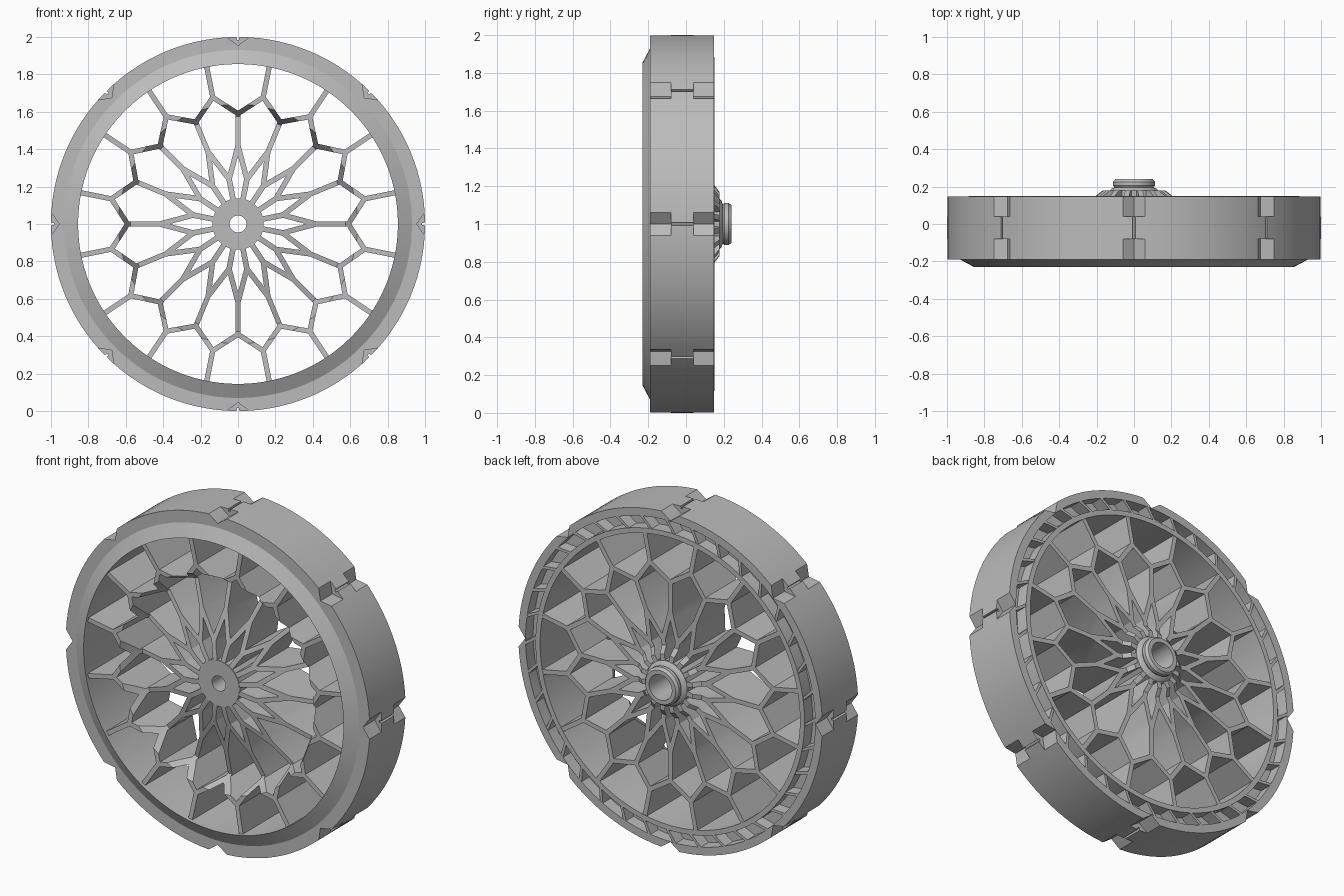
import bpy, bmesh
from math import pi, sin, cos, radians
from mathutils import Vector

if "Cube" in bpy.data.objects:
    bpy.data.objects.remove(bpy.data.objects["Cube"], do_unlink=True)

grey = bpy.data.materials.new("plain_grey")
grey.use_nodes = True
grey.diffuse_color = (0.5, 0.5, 0.5, 1)
grey.node_tree.nodes["Principled BSDF"].inputs["Base Color"].default_value = (0.5, 0.5, 0.5, 1)


def polar(r, y, a):
    """Point at radius r, depth y and clockwise angle a on the wheel."""
    return Vector((r * sin(a), y, 1 + r * cos(a)))


def loft(bm, sections, closed=False):
    """Skin a list of closed sections; cap the ends unless closed."""
    rows = [[bm.verts.new(p) for p in s] for s in sections]
    n = len(rows[0])
    for i in range(len(rows) - (0 if closed else 1)):
        a, b = rows[i], rows[(i + 1) % len(rows)]
        for j in range(n):
            k = (j + 1) % n
            bm.faces.new((a[j], a[k], b[k], b[j]))
    if not closed:
        bm.faces.new(rows[0])
        bm.faces.new(rows[-1])


def revolve(bm, profile, steps):
    loft(bm, [[polar(r, y, k * 2 * pi / steps) for r, y in profile] for k in range(steps)], closed=True)


def shade(ob):
    bpy.ops.object.select_all(action="DESELECT")
    ob.select_set(True)
    bpy.context.view_layer.objects.active = ob
    bpy.ops.object.shade_smooth_by_angle(angle=radians(25))


def finish(bm, name):
    bmesh.ops.remove_doubles(bm, verts=bm.verts, dist=0.0002)
    bmesh.ops.recalc_face_normals(bm, faces=bm.faces)
    mesh = bpy.data.meshes.new(name)
    bm.to_mesh(mesh)
    bm.free()
    mesh.materials.append(grey)
    ob = bpy.data.objects.new(name, mesh)
    bpy.context.collection.objects.link(ob)
    return ob


# Rim: chamfered front lip, back channel, eight V notches joined by thin slots
NOTCH, SLOT = 0.06, 0.006


def rim_section(a, d):
    v = 1 - 0.045 * max(0, 1 - abs(d) / NOTCH)
    m = 0.985 if abs(d) <= SLOT else 1
    pts = [(0.855, -0.23), (0.93, -0.19), (v, -0.19), (v, -0.08), (m, -0.08),
           (m, 0.04), (v, 0.04), (v, 0.147), (0.953, 0.147), (0.953, 0.075),
           (0.885, 0.075), (0.885, 0.15), (0.855, 0.15)]
    return [polar(r, y, a) for r, y in pts]


offsets = [-NOTCH, -SLOT - 0.001, -SLOT, 0, SLOT, SLOT + 0.001, NOTCH]
gap = pi / 4 - 2 * NOTCH
offsets += [NOTCH + gap * i / 12 for i in range(1, 12)]
bm = bmesh.new()
loft(bm, [rim_section(k * pi / 4 + d, d) for k in range(8) for d in offsets], closed=True)
shade(finish(bm, "rim"))

# Slanted ribs bridging the back channel
bm = bmesh.new()
for k in range(36):
    a = k * pi / 18
    loft(bm, [[polar(r, y, a + s + t) for t, y in
               ((-0.011, 0.07), (0.011, 0.07), (0.011, 0.146), (-0.011, 0.146))]
              for r, s in ((0.88, -0.03), (0.957, 0.03))])
finish(bm, "channel_ribs")

# Hub with a collar and a stepped bore
bm = bmesh.new()
revolve(bm, [(0.045, -0.18), (0.135, -0.18), (0.135, 0.175), (0.122, 0.188), (0.105, 0.195),
             (0.112, 0.205), (0.112, 0.225), (0.1, 0.24), (0.075, 0.24), (0.07, 0.05),
             (0.045, 0.05)], 48)
shade(finish(bm, "hub"))

# Web: a disc with a shallow dish in front and a raised collar behind
bm = bmesh.new()
revolve(bm, [(0.12, -0.179), (0.2, -0.17), (0.575, -0.075), (0.64, -0.2),
             (0.858, -0.21), (0.858, 0.148), (0.21, 0.148), (0.17, 0.178), (0.12, 0.178)], 96)
web = finish(bm, "web")


def cell(bm, corners, turn, inset):
    """Prism through the web, its convex outline pulled in by half a wall."""
    pts = [polar(r, 0, a + turn) for r, a in corners]
    mid = sum(pts, Vector()) / len(pts)
    normals = []
    for p, q in zip(pts, pts[1:] + pts[:1]):
        n = (q - p).cross(Vector((0, 1, 0))).normalized()
        normals.append(n if n.dot(mid - p) > 0 else -n)
    outline = []
    for i, p in enumerate(pts):
        m, n = normals[i - 1], normals[i]
        outline.append(p + (m + n) * inset / (1 + m.dot(n)))
    loft(bm, [[p + Vector((0, y, 0)) for p in outline] for y in (-0.4, 0.4)])


# Three rings of openings: rim cells, long hexagons, and leaves round the hub
HALF = pi / 16
RIM_CELL = [(0.59, 0), (0.69, HALF), (0.9, HALF), (0.9, -HALF), (0.69, -HALF)]
HEXAGON = [(0.245, 0), (0.42, HALF), (0.59, HALF), (0.69, 0), (0.59, -HALF), (0.42, -HALF)]
LEAF = [(0.42, 0), (0.245, HALF), (0.125, HALF), (0.125, -HALF), (0.245, -HALF)]
bm = bmesh.new()
for k in range(16):
    a = 2 * k * HALF
    cell(bm, RIM_CELL, a, 0.0135)
    cell(bm, HEXAGON, a + HALF, 0.0135)
    cell(bm, LEAF, a, 0.0145)
cutter = finish(bm, "web_cutter")
cutter.hide_render = True

cut = web.modifiers.new("openings", "BOOLEAN")
cut.operation = "DIFFERENCE"
cut.solver = "EXACT"
cut.object = cutter
bpy.ops.object.select_all(action="DESELECT")
web.select_set(True)
bpy.context.view_layer.objects.active = web
bpy.ops.object.modifier_apply(modifier=cut.name)
bpy.data.objects.remove(cutter, do_unlink=True)
shade(web)
